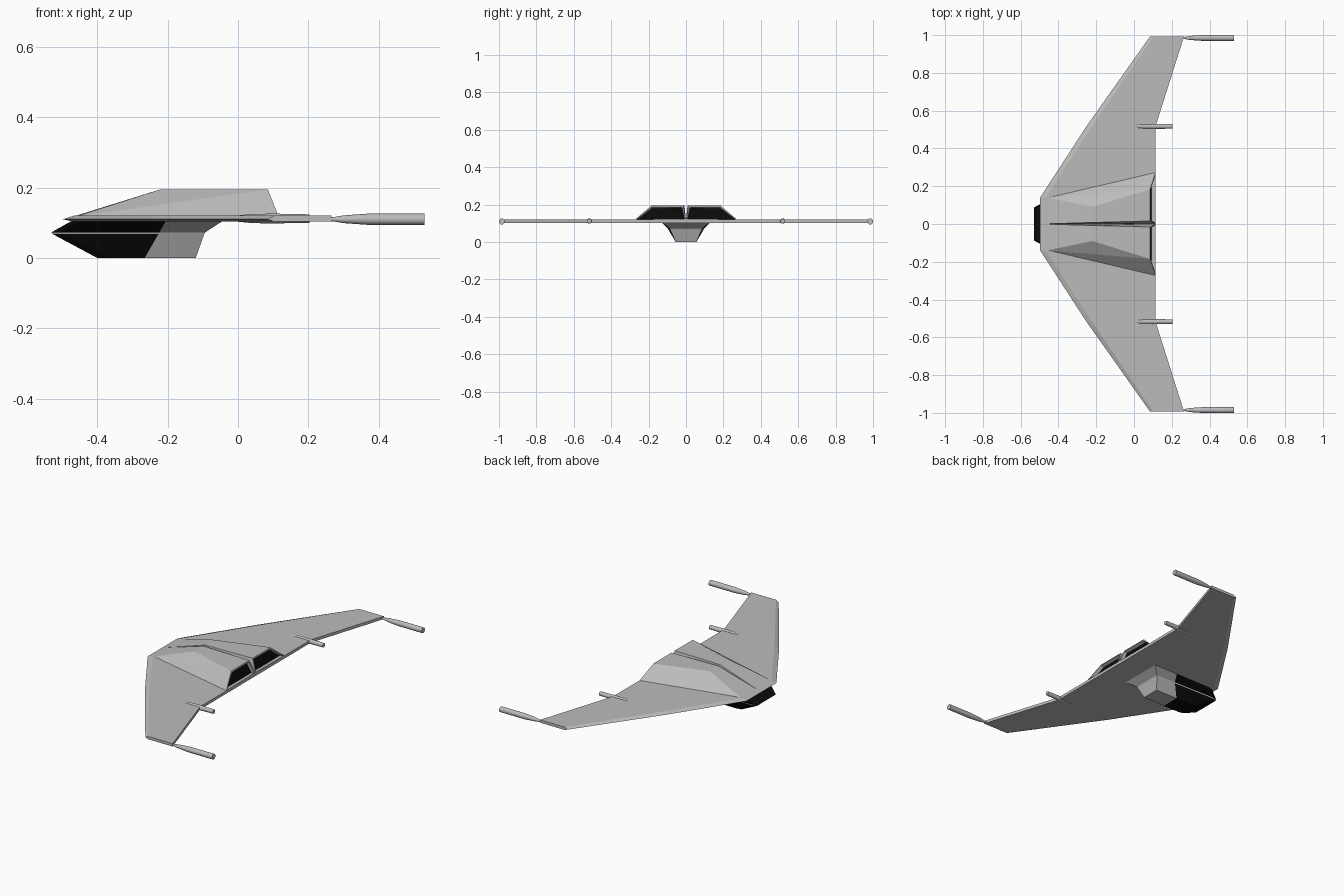
import bpy, bmesh, math
from mathutils import Vector

cube = bpy.data.objects.get("Cube")
if cube:
    bpy.data.objects.remove(cube, do_unlink=True)


def material(name, value):
    m = bpy.data.materials.new(name)
    m.use_nodes = True
    col = (value, value, value, 1)
    m.diffuse_color = col
    m.node_tree.nodes["Principled BSDF"].inputs["Base Color"].default_value = col
    return m


GREY = material("hull grey", 0.5)
BLACK = material("glass black", 0.003)


def finish(bm, name):
    bmesh.ops.recalc_face_normals(bm, faces=bm.faces[:])
    me = bpy.data.meshes.new(name)
    bm.to_mesh(me)
    bm.free()
    ob = bpy.data.objects.new(name, me)
    bpy.context.collection.objects.link(ob)
    me.materials.append(GREY)
    me.materials.append(BLACK)
    return ob


def loft(bm, rings):
    """Skin a stack of closed rings and cap both ends."""
    loops = [[bm.verts.new(p) for p in r] for r in rings]
    n = len(loops[0])
    for a, b in zip(loops, loops[1:]):
        for i in range(n):
            j = (i + 1) % n
            bm.faces.new((a[i], a[j], b[j], b[i]))
    bm.faces.new(loops[0])
    bm.faces.new(loops[-1])


def mirrored(half):
    return half + [(x, -y) for x, y in reversed(half)]


# Wing: swept plate with a sharp leading edge and blunt trailing edge
def wing_ring(z, inset):
    half = [(-0.497 + inset, 0.14), (-0.25 + inset, 0.52), (0.085 + inset * 0.6, 0.993),
            (0.265, 0.993), (0.115, 0.52)]
    return [(x, y, z) for x, y in mirrored(half)]


bm = bmesh.new()
loft(bm, [wing_ring(0.103, 0.03), wing_ring(0.11, 0), wing_ring(0.12, 0.03)])
finish(bm, "wing")

# Raised engine housings, split by a V groove, with recessed exhausts
for s, side in ((-1, "front"), (1, "back")):
    bm = bmesh.new()
    pts = [(-0.49, 0, 0.111), (-0.46, 0.14, 0.118), (-0.22, 0.09, 0.195),
           (0.085, 0.185, 0.195), (0.115, 0.275, 0.118), (-0.22, 0.008, 0.195),
           (0.085, 0.016, 0.195), (0.115, 0, 0.118)]
    for x, y, z in pts:
        bm.verts.new((x, y * s, z))
    bmesh.ops.convex_hull(bm, input=bm.verts[:])
    bmesh.ops.dissolve_limit(bm, angle_limit=math.radians(1), verts=bm.verts[:], edges=bm.edges[:])
    bmesh.ops.recalc_face_normals(bm, faces=bm.faces[:])
    exhaust = max(bm.faces, key=lambda f: f.normal.x)
    bmesh.ops.inset_region(bm, faces=[exhaust], thickness=0.009)
    push = exhaust.normal * -0.02
    ext = bmesh.ops.extrude_discrete_faces(bm, faces=[exhaust])["faces"][0]
    bmesh.ops.translate(bm, verts=ext.verts[:], vec=push)
    ext.material_index = 1
    finish(bm, side + "_engine_housing")


# Cockpit pod below the nose, with wraparound glazing
def pod_ring(z, nose, tail, wide_nose, wide_tail):
    half = [(nose, wide_nose * 0.9), (nose + 0.03, wide_nose), (tail, wide_tail)]
    return [(x, y, z) for x, y in mirrored(half)]


bm = bmesh.new()
loft(bm, [pod_ring(0, -0.40, -0.12, 0.055, 0.055),
          pod_ring(0.068, -0.527, -0.096, 0.095, 0.085),
          pod_ring(0.073, -0.53, -0.093, 0.097, 0.087),
          pod_ring(0.104, -0.475, -0.045, 0.13, 0.13)])
bmesh.ops.bisect_plane(bm, geom=bm.verts[:] + bm.edges[:] + bm.faces[:],
                       plane_co=(-0.225, 0, 0.07), plane_no=Vector((0.07, 0, -0.04)))
for f in bm.faces:
    c = f.calc_center_median()
    ahead = (c.x + 0.225) * 0.07 - (c.z - 0.07) * 0.04 < 0
    stripe = 0.068 < c.z < 0.073
    if ahead and not stripe:
        f.material_index = 1
finish(bm, "cockpit_pod")


# Guns: stepped round barrels along the length of the craft
def gun(name, y, z, profile):
    bm = bmesh.new()
    n = 16
    loft(bm, [[(x, y + r * math.cos(math.tau * i / n), z + r * math.sin(math.tau * i / n))
               for i in range(n)] for x, r in profile])
    ob = finish(bm, name)
    bpy.context.view_layer.objects.active = ob
    ob.select_set(True)
    bpy.ops.object.shade_smooth_by_angle(angle=math.radians(30))
    ob.select_set(False)


for s, side in ((-1, "front"), (1, "back")):
    gun(side + "_tip_gun", s * 0.985, 0.11,
        [(0.25, 0.005), (0.27, 0.006), (0.3, 0.011), (0.37, 0.016), (0.53, 0.016)])
    gun(side + "_inner_gun", s * 0.517, 0.112,
        [(-0.01, 0.008), (0.04, 0.013), (0.1, 0.014), (0.203, 0.012)])
